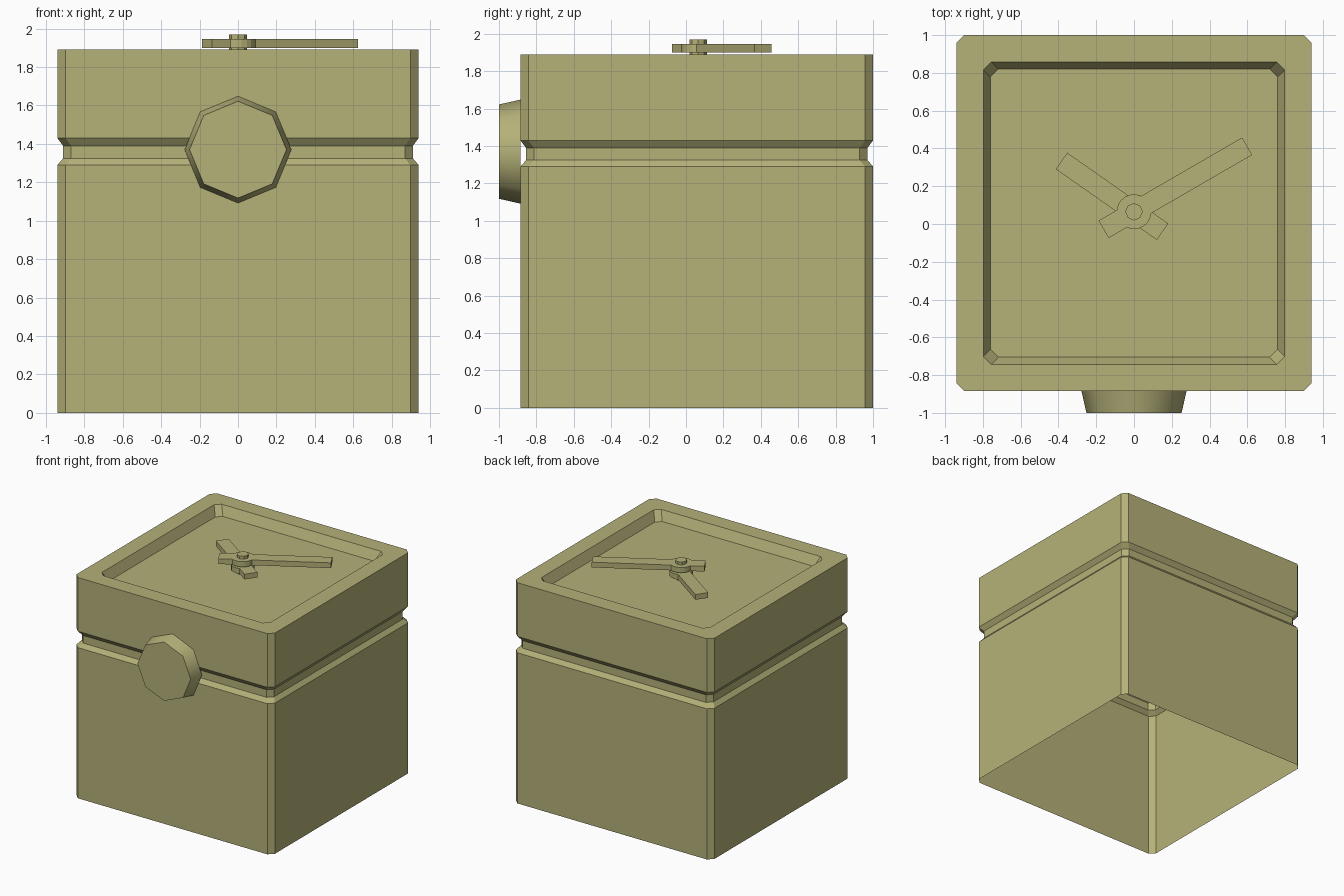
import bpy, bmesh, math
from mathutils import Vector

if "Cube" in bpy.data.objects:
    bpy.data.objects.remove(bpy.data.objects["Cube"])

olive = bpy.data.materials.new("olive")
olive.diffuse_color = (0.46, 0.44, 0.19, 1)
olive.use_nodes = True
olive.node_tree.nodes["Principled BSDF"].inputs["Base Color"].default_value = olive.diffuse_color
CY = 0.0575  # y centre of the box


def finish(name, bm):
    bmesh.ops.recalc_face_normals(bm, faces=bm.faces)
    me = bpy.data.meshes.new(name)
    bm.to_mesh(me)
    bm.free()
    ob = bpy.data.objects.new(name, me)
    bpy.context.collection.objects.link(ob)
    me.materials.append(olive)
    return ob


def loft(name, rings, cap_start=False, cap_end=True):
    bm = bmesh.new()
    loops = [[bm.verts.new(p) for p in ring] for ring in rings]
    for a, b in zip(loops, loops[1:]):
        for i in range(len(a)):
            j = (i + 1) % len(a)
            bm.faces.new((a[i], a[j], b[j], b[i]))
    if cap_start:
        bm.faces.new(loops[0][::-1])
    if cap_end:
        bm.faces.new(loops[-1])
    return finish(name, bm)


def chamfered(hx, hy, z, c=0.042):
    pts = []
    for sx, sy in ((1, 1), (-1, 1), (-1, -1), (1, -1)):
        a, b = (sx * hx, sy * (hy - c)), (sx * (hx - c), sy * hy)
        pts += [a, b] if sx * sy > 0 else [b, a]
    return [(x, y + CY, z) for x, y in pts]


def polygon(r, n, z, cx=0, cy=0):
    return [(cx + r * math.cos(2 * math.pi * i / n),
             cy + r * math.sin(2 * math.pi * i / n), z) for i in range(n)]


# Box shell: open underneath, groove round the lid line, recessed dial on top
steps = [(0, 0), (0, 1.29), (0.03, 1.325), (0.03, 1.39), (0, 1.43),
         (0, 1.89), (0.142, 1.89), (0.18, 1.81)]
loft("box_shell", [chamfered(0.94 - i, 0.9425 - i, z) for i, z in steps])

# Round front knob with eight sides, tapering forwards
knob = loft("front_knob", [[(x, y, z + 1.37) for x, z, y in polygon(r, 8, d)]
                           for r, d in ((0.278, -0.885), (0.252, -1.0))])
for p in knob.data.polygons:
    p.use_smooth = len(p.vertices) == 4
for e in knob.data.edges:  # keep the rim of the front cap sharp
    e.use_edge_sharp = all(knob.data.vertices[v].co.y < -0.99 for v in e.vertices)

# Clock hands: a bar that widens into a round hub at the pivot
HUB = Vector((0, 0.065))


def hand(name, tip, tail, z0, z1, w=0.053, r=0.092):
    tip, tail = Vector(tip) - HUB, Vector(tail) - HUB
    u = (tip - tail).normalized()
    v = Vector((-u.y, u.x))
    a = math.asin(w / r)
    arc = [(r * math.cos(t), r * math.sin(t))
           for t in (a + (math.pi - 2 * a) * i / 6 for i in range(7))]
    side = [(tip.dot(u), w)] + arc + [(tail.dot(u), w)]
    outline = side + [(x, -y) for x, y in reversed(side)]
    pts = [HUB + u * x + v * y for x, y in outline]
    return loft(name, [[(p.x, p.y, z) for p in pts] for z in (z0, z1)], True)


hand("hour_hand", (-0.383, 0.335), (0.152, -0.04), 1.84, 1.885)
hand("minute_hand", (0.60, 0.41), (-0.16, -0.03), 1.90, 1.945)

# Pivot pin through both hands
loft("pivot_pin", [polygon(0.046, 8, z, HUB.x, HUB.y) for z in (1.81, 1.97)])
